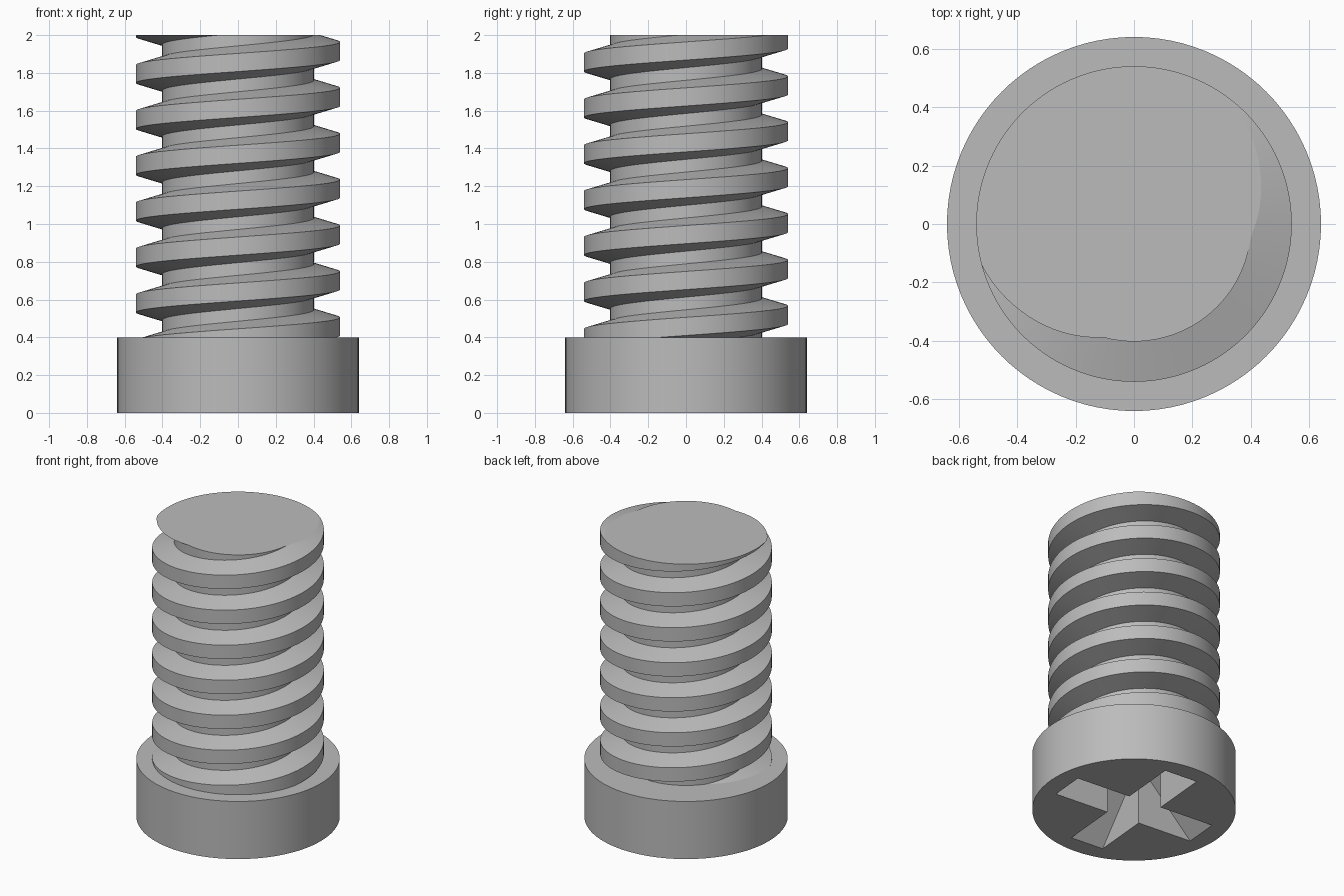
import bpy, bmesh, math
from math import cos, sin, pi, radians

HEAD_R, HEAD_H, TOP = 0.64, 0.4, 2.0
CORE_R, CREST_R = 0.402, 0.54
PITCH, START_Z = 0.243, 0.458
CREST_HALF, ROOT_HALF = 0.048, 0.088
SEGS = 96

if "Cube" in bpy.data.objects:
    bpy.data.objects.remove(bpy.data.objects["Cube"], do_unlink=True)

# Single grey metal
GREY = 0.5
steel = bpy.data.materials.new("grey_metal")
steel.use_nodes = True
steel.diffuse_color = (GREY, GREY, GREY, 1)
steel.node_tree.nodes["Principled BSDF"].inputs["Base Color"].default_value = (GREY, GREY, GREY, 1)


def make_object(name, bm):
    bmesh.ops.recalc_face_normals(bm, faces=bm.faces)
    mesh = bpy.data.meshes.new(name)
    bm.to_mesh(mesh)
    bm.free()
    mesh.materials.append(steel)
    obj = bpy.data.objects.new(name, mesh)
    bpy.context.collection.objects.link(obj)
    return obj


def activate(obj):
    bpy.ops.object.select_all(action='DESELECT')
    obj.select_set(True)
    bpy.context.view_layer.objects.active = obj


def smooth(obj, degrees):
    activate(obj)
    bpy.ops.object.shade_smooth_by_angle(angle=radians(degrees))


def thread_radius(z, theta):
    """Radius of the threaded shaft at a height and angle."""
    d = z - START_Z - PITCH * theta / (2 * pi)
    d = abs(d - PITCH * round(d / PITCH))
    t = (ROOT_HALF - d) / (ROOT_HALF - CREST_HALF)
    return CORE_R + (CREST_R - CORE_R) * max(0, min(1, t))


# Threaded shaft: helical rows clipped flat at the top and inside the head
def build_shaft():
    bottom = HEAD_H - 0.02
    offsets = (-ROOT_HALF, -CREST_HALF, CREST_HALF, ROOT_HALF)
    bm = bmesh.new()
    columns = []
    for i in range(SEGS + 1):
        theta = 2 * pi * i / SEGS
        column = []
        for turn in range(-3, 9):
            for off in offsets:
                raw = START_Z + PITCH * (turn + theta / (2 * pi)) + off
                z = max(bottom, min(TOP, raw))
                r = thread_radius(z, theta)
                column.append(bm.verts.new((r * cos(theta), r * sin(theta), z)))
        columns.append(column)
    caps = [bm.verts.new((0, 0, z)) for z in (bottom, TOP)]
    for a, b in zip(columns, columns[1:]):
        for j in range(len(a) - 1):
            bm.faces.new((a[j], b[j], b[j + 1], a[j + 1]))
        bm.faces.new((b[0], a[0], caps[0]))
        bm.faces.new((a[-1], b[-1], caps[1]))
    bmesh.ops.remove_doubles(bm, verts=bm.verts, dist=0.0002)
    return make_object("threaded_shaft", bm)


# Round head
def build_head():
    bm = bmesh.new()
    bmesh.ops.create_cone(bm, cap_ends=True, segments=SEGS, radius1=HEAD_R,
                          radius2=HEAD_R, depth=HEAD_H)
    bmesh.ops.translate(bm, verts=bm.verts, vec=(0, 0, HEAD_H / 2))
    return make_object("head", bm)


# Cross recess: two crossed slots with sloping ends
def build_slot(angle):
    half, reach, slope, low, high = 0.12, 0.515, 1.095, -0.05, 0.36
    bm = bmesh.new()
    bmesh.ops.create_cube(bm, size=2)
    for v in bm.verts:
        z = high if v.co.z > 0 else low
        x = (reach - z / slope) * v.co.x
        y = half * v.co.y
        v.co = (x * cos(angle) - y * sin(angle), x * sin(angle) + y * cos(angle), z)
    obj = make_object("recess_cutter", bm)
    obj.hide_render = True
    return obj


shaft = build_shaft()
head = build_head()
for angle in (radians(-5), radians(85)):
    cutter = build_slot(angle)
    mod = head.modifiers.new("recess", 'BOOLEAN')
    mod.operation, mod.solver, mod.object = 'DIFFERENCE', 'EXACT', cutter
    activate(head)
    bpy.ops.object.modifier_apply(modifier=mod.name)
    bpy.data.objects.remove(cutter, do_unlink=True)

smooth(shaft, 12)
smooth(head, 30)
